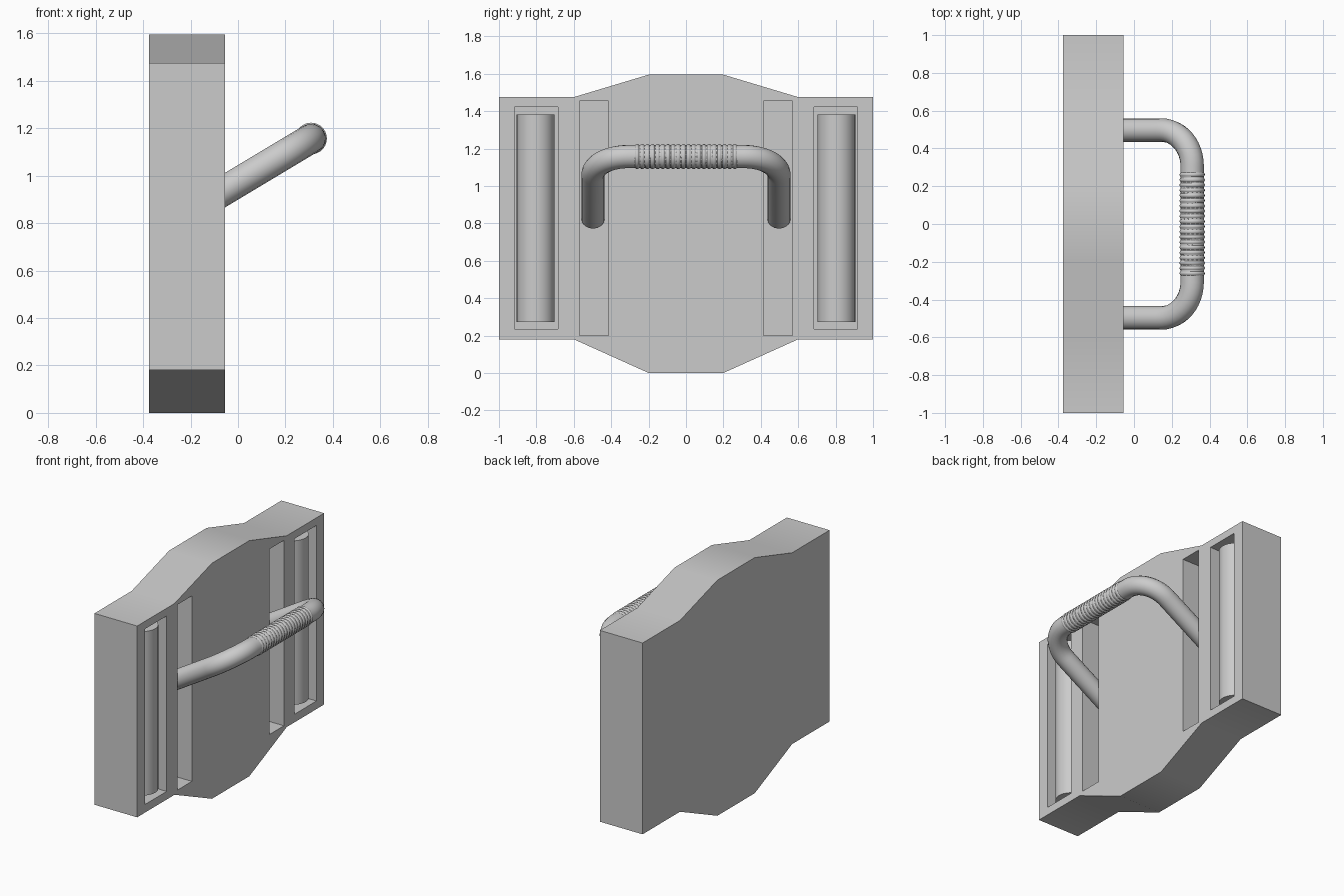
import bpy, bmesh, math
from mathutils import Matrix, Vector

if "Cube" in bpy.data.objects:
    bpy.data.objects.remove(bpy.data.objects["Cube"])

BACK, FACE, DEPTH = -0.375, -0.055, 0.20
TILT = math.atan(0.6)                    # handle leans up out of the plate
TIP = Vector((0.308, 0, 1.157))          # centre of the grip
R = 0.0625                               # handle tube radius


def add_object(name, bm, smooth=True):
    bmesh.ops.recalc_face_normals(bm, faces=bm.faces)
    mesh = bpy.data.meshes.new(name)
    bm.to_mesh(mesh)
    bm.free()
    obj = bpy.data.objects.new(name, mesh)
    bpy.context.collection.objects.link(obj)
    if smooth:
        shade(obj)
    return obj


def shade(obj):
    bpy.ops.object.select_all(action='DESELECT')
    obj.select_set(True)
    bpy.context.view_layer.objects.active = obj
    bpy.ops.object.shade_smooth_by_angle(angle=math.radians(35))


def slot_cutter(bm, y0, y1, z0, z1):
    size = Vector((DEPTH * 2, y1 - y0, z1 - z0))
    centre = Vector((FACE, (y0 + y1) / 2, (z0 + z1) / 2))
    bmesh.ops.create_cube(bm, size=1, matrix=Matrix.Translation(centre) @ Matrix.Diagonal(size).to_4x4())


# Plate: half outline mirrored, then extruded in x
half = [(0.2, 0), (0.6, 0.18), (1, 0.18), (1, 1.475), (0.6, 1.475), (0.2, 1.595)]
outline = half + [(-y, z) for y, z in reversed(half)]
bm = bmesh.new()
face = bm.faces.new([bm.verts.new((BACK, y, z)) for y, z in outline])
ext = bmesh.ops.extrude_face_region(bm, geom=[face])
bmesh.ops.translate(bm, vec=(FACE - BACK, 0, 0),
                    verts=[v for v in ext['geom'] if isinstance(v, bmesh.types.BMVert)])
plate = add_object("plate", bm, smooth=False)

# Slots: an outer roller slot and an inner handle slot on each side
bm = bmesh.new()
for lo, hi, z0, z1 in [(0.685, 0.918, 0.235, 1.423), (0.415, 0.57, 0.2, 1.455)]:
    slot_cutter(bm, lo, hi, z0, z1)
    slot_cutter(bm, -hi, -lo, z0, z1)
cutter = add_object("slot_cutter", bm, smooth=False)
cutter.hide_render = True
mod = plate.modifiers.new("slots", 'BOOLEAN')
mod.operation, mod.solver, mod.object = 'DIFFERENCE', 'EXACT', cutter
bpy.context.view_layer.objects.active = plate
bpy.ops.object.modifier_apply(modifier=mod.name)
bpy.data.objects.remove(cutter)
shade(plate)

# Rollers, flush with the plate face
for name, side in [("left_roller", -1), ("right_roller", 1)]:
    bm = bmesh.new()
    bmesh.ops.create_cone(bm, cap_ends=True, segments=32, radius1=0.101, radius2=0.101, depth=1.11,
                          matrix=Matrix.Translation((FACE - 0.102, side * 0.804, 0.827)))
    add_object(name, bm)

# Handle tube: a U path laid out in the tilted plane
along = Vector((math.cos(TILT), 0, math.sin(TILT)))
leg_y, bend = 0.497, 0.19
path = [(-0.645, leg_y)]
for i in range(13):
    a = math.pi / 2 * i / 12
    path.append((-bend + bend * math.sin(a), leg_y - bend + bend * math.cos(a)))
path += [(u, -y) for u, y in reversed(path)]
curve = bpy.data.curves.new("handle", 'CURVE')
curve.dimensions = '3D'
curve.bevel_depth = R
curve.bevel_resolution = 6
curve.use_fill_caps = True
spline = curve.splines.new('POLY')
spline.points.add(len(path) - 1)
for point, (u, y) in zip(spline.points, path):
    point.co = (*(TIP + along * u + Vector((0, y, 0))), 1)
handle = bpy.data.objects.new("handle", curve)
bpy.context.collection.objects.link(handle)
bpy.ops.object.select_all(action='DESELECT')
handle.select_set(True)
bpy.context.view_layer.objects.active = handle
bpy.ops.object.convert(target='MESH')
shade(handle)

# Grip: a row of rounded ribs around the straight part of the handle
ribs, length, segs = 20, 0.55, 32
pitch = length / ribs
profile = []
for i in range(ribs):
    for k in range(5):
        profile.append((-length / 2 + pitch * (i + k / 5), 0.059 + 0.008 * math.sin(math.pi * k / 5)))
profile.append((length / 2, 0.059))
bm = bmesh.new()
rings = [[bm.verts.new((TIP.x + r * math.cos(2 * math.pi * s / segs), y,
                        TIP.z + r * math.sin(2 * math.pi * s / segs))) for s in range(segs)]
         for y, r in profile]
for a, b in zip(rings, rings[1:]):
    for s in range(segs):
        t = (s + 1) % segs
        bm.faces.new((a[s], a[t], b[t], b[s]))
bm.faces.new(rings[0])
bm.faces.new(rings[-1])
add_object("ribbed_grip", bm)
